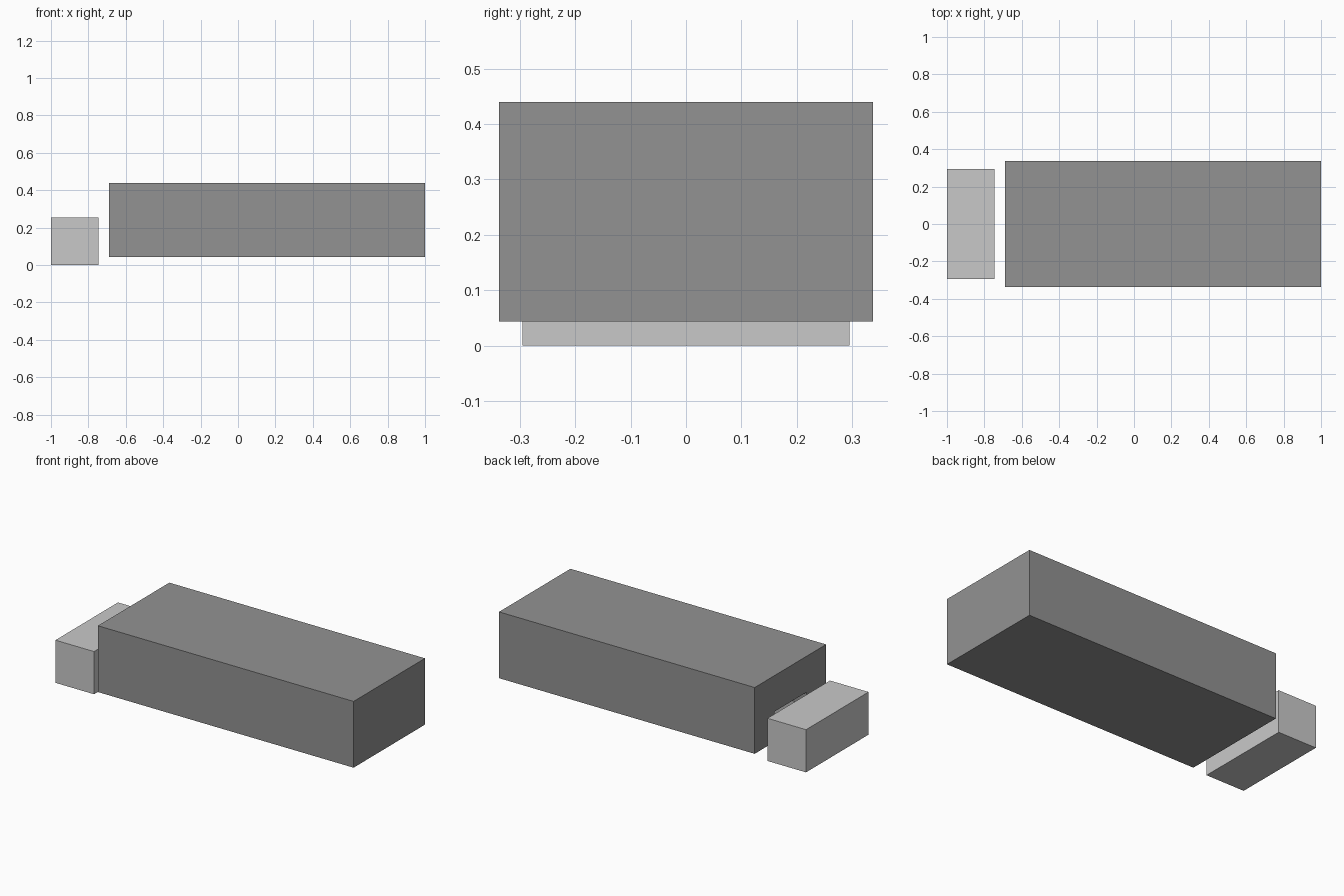
import bpy, bmesh
from mathutils import Vector

if "Cube" in bpy.data.objects:
    bpy.data.objects.remove(bpy.data.objects["Cube"])


def material(name, v):
    m = bpy.data.materials.new(name)
    m.diffuse_color = (v, v, v, 1)
    m.use_nodes = True
    m.node_tree.nodes["Principled BSDF"].inputs["Base Color"].default_value = m.diffuse_color
    return m


def box(name, lo, hi, mat):
    lo, hi = Vector(lo), Vector(hi)
    bm = bmesh.new()
    bmesh.ops.create_cube(bm, size=1)
    for v in bm.verts:
        v.co = (lo + hi) / 2 + v.co * (hi - lo)
    me = bpy.data.meshes.new(name)
    bm.to_mesh(me)
    bm.free()
    me.materials.append(mat)
    ob = bpy.data.objects.new(name, me)
    bpy.context.collection.objects.link(ob)
    return ob


dark = material("mid grey", 0.288)
light = material("light grey", 0.584)

# Large body and the smaller block standing clear of its end
body = box("main_body", (-0.69, -0.337, 0.044), (1.0, 0.337, 0.44), dark)
box("end_block", (-1.0, -0.295, 0.0), (-0.745, 0.295, 0.255), light)

# Shallow slot in the body's end face, behind the small block
cutter = box("slot_cutter", (-0.75, -0.15, 0.15), (-0.59, 0.15, 0.225), dark)
cutter.hide_render = True
cutter.hide_viewport = True
cut = body.modifiers.new("slot", 'BOOLEAN')
cut.operation = 'DIFFERENCE'
cut.solver = 'EXACT'
cut.object = cutter
